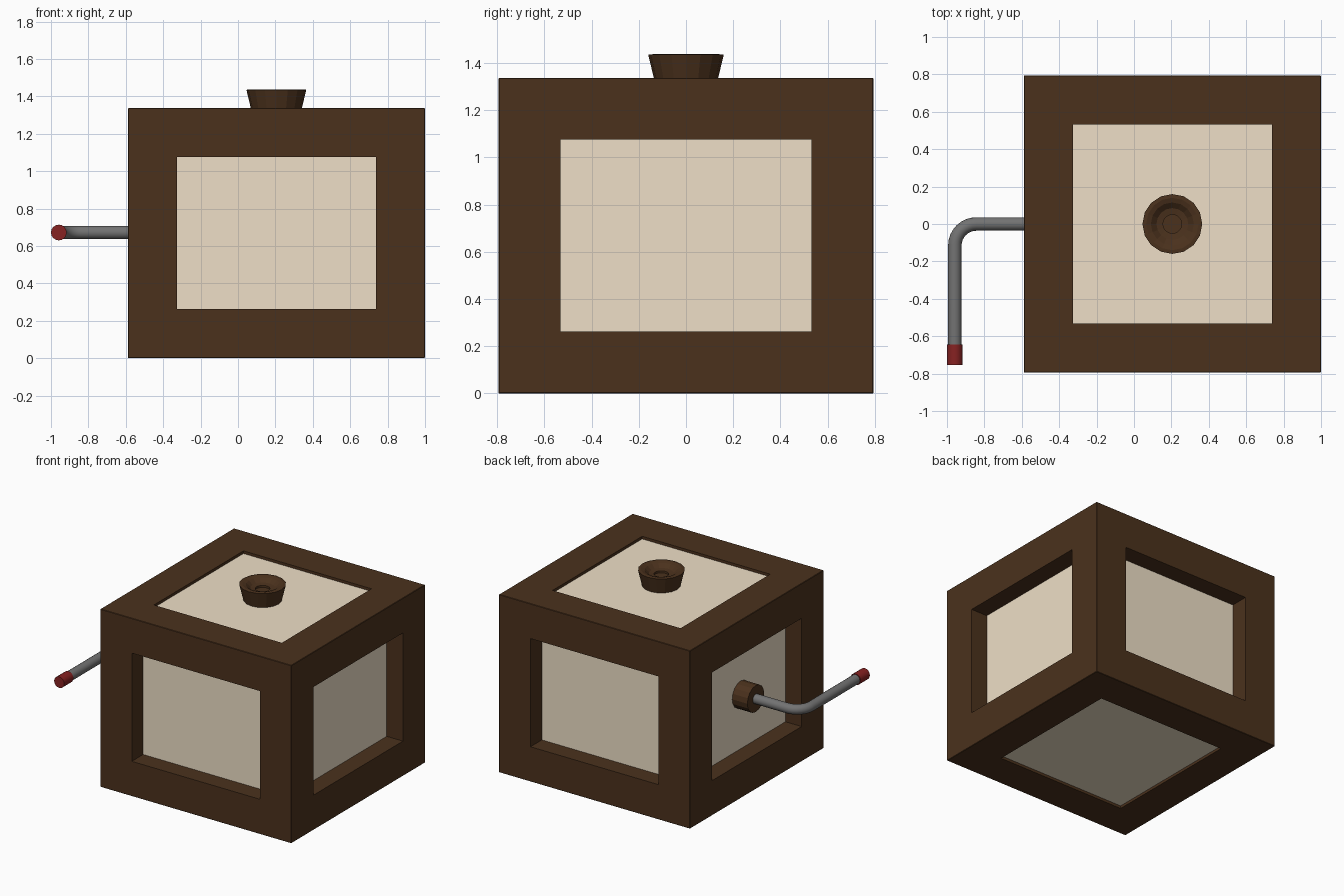
import bpy, bmesh
from math import pi, cos, sin
from mathutils import Matrix, Vector

if "Cube" in bpy.data.objects:
    bpy.data.objects.remove(bpy.data.objects["Cube"])

CX, W, H = 0.205, 1.588, 1.337      # box centre x, width/depth, height
MID = 0.672                         # crank height


def material(name, rgb):
    m = bpy.data.materials.new(name)
    m.diffuse_color = (*rgb, 1)
    m.use_nodes = True
    m.node_tree.nodes["Principled BSDF"].inputs["Base Color"].default_value = m.diffuse_color
    return m


WOOD = material("dark_wood", (0.07, 0.031, 0.012))
CREAM = material("cream_panel", (0.86, 0.74, 0.57))
STEEL = material("steel", (0.17, 0.17, 0.17))
RED = material("red_grip", (0.24, 0.016, 0.016))


def add_object(name, bm, mat):
    bmesh.ops.recalc_face_normals(bm, faces=bm.faces)
    me = bpy.data.meshes.new(name)
    bm.to_mesh(me)
    bm.free()
    ob = bpy.data.objects.new(name, me)
    me.materials.append(mat)
    bpy.context.collection.objects.link(ob)
    return ob


def box_mesh(size, center):
    bm = bmesh.new()
    bmesh.ops.create_cube(bm, size=1, matrix=Matrix.Translation(center) @ Matrix.Diagonal((*size, 1)))
    return bm


def skin(bm, rings):
    """Bridge successive vertex rings and cap both ends."""
    n = len(rings[0])
    for a, b in zip(rings, rings[1:]):
        for i in range(n):
            bm.faces.new((a[i], a[i - 1], b[i - 1], b[i]))
    bm.faces.new(rings[0])
    bm.faces.new(rings[-1])


def lathe(name, profile, sides, mat, matrix):
    """Revolve (radius, height) points around z, then place with matrix."""
    bm = bmesh.new()
    skin(bm, [[bm.verts.new((r * cos(2 * pi * i / sides), r * sin(2 * pi * i / sides), z))
               for i in range(sides)] for r, z in profile])
    bm.transform(matrix)
    return add_object(name, bm, mat)


def smooth(ob):
    bpy.ops.object.select_all(action='DESELECT')
    ob.select_set(True)
    bpy.context.view_layer.objects.active = ob
    bpy.ops.object.shade_smooth_by_angle(angle=0.7)


# Wooden frame: softened cube with a recessed opening in every side
EDGE, BORDER, SIDE_DEPTH, CAP_DEPTH = 0.003, 0.262, 0.135, 0.02
bm = box_mesh((W, W, H), (CX, 0, H / 2))
bmesh.ops.bevel(bm, geom=bm.edges[:], offset=EDGE, segments=1, affect='EDGES')
bm.normal_update()
sides = sorted(bm.faces, key=lambda f: -f.calc_area())[:6]
bmesh.ops.inset_individual(bm, faces=sides, thickness=BORDER - EDGE, use_even_offset=True)
for f in sides:
    normal = f.normal.copy()
    depth = CAP_DEPTH if abs(normal.z) > 0.5 else SIDE_DEPTH
    ext = bmesh.ops.extrude_face_region(bm, geom=[f])["geom"]
    verts = [g for g in ext if isinstance(g, bmesh.types.BMVert)]
    bmesh.ops.translate(bm, verts=verts, vec=-normal * depth)
    faces = [g for g in ext if isinstance(g, bmesh.types.BMFace)]
    bmesh.ops.delete(bm, geom=faces + ([f] if f.is_valid else []), context='FACES_ONLY')
add_object("box_frame", bm, WOOD)

# Cream panels: inner box closing all six openings
add_object("inner_panels", box_mesh((W - 2 * SIDE_DEPTH, W - 2 * SIDE_DEPTH, H - 2 * CAP_DEPTH),
                                    (CX, 0, H / 2)), CREAM)

# Lid knob with dished top
smooth_lid = lathe("lid_knob", [(0.13, 1.31), (0.16, 1.435), (0.14, 1.437), (0.115, 1.43),
                                (0.085, 1.405), (0.05, 1.40), (0.05, 1.385)],
                   16, WOOD, Matrix.Translation((CX, 0, 0)))

# Crank hub on the left panel
lathe("crank_hub", [(0.10, 0), (0.10, 0.135)], 16, WOOD,
      Matrix.Translation((-0.445, 0, MID)) @ Matrix.Rotation(-pi / 2, 4, 'Y'))

# Crank rod: round section swept along a bent path
R, BEND, XR = 0.036, 0.115, -0.958
path = [(Vector((-0.55, 0, MID)), 0)]
for k in range(9):
    a = k / 8 * pi / 2
    path.append((Vector((XR + BEND - BEND * sin(a), -BEND + BEND * cos(a), MID)), a))
path.append((Vector((XR, -0.70, MID)), pi / 2))
bm = bmesh.new()
rings = []
for p, a in path:
    side = Vector((-sin(a), cos(a), 0))
    rings.append([bm.verts.new(p + R * (side * cos(t * pi / 8) + Vector((0, 0, sin(t * pi / 8)))))
                  for t in range(16)])
skin(bm, rings)
smooth(add_object("crank_rod", bm, STEEL))

# Red grip on the rod end
smooth(lathe("crank_grip", [(0.042, 0), (0.042, 0.11)], 16, RED,
             Matrix.Translation((XR, -0.645, MID)) @ Matrix.Rotation(pi / 2, 4, 'X')))
